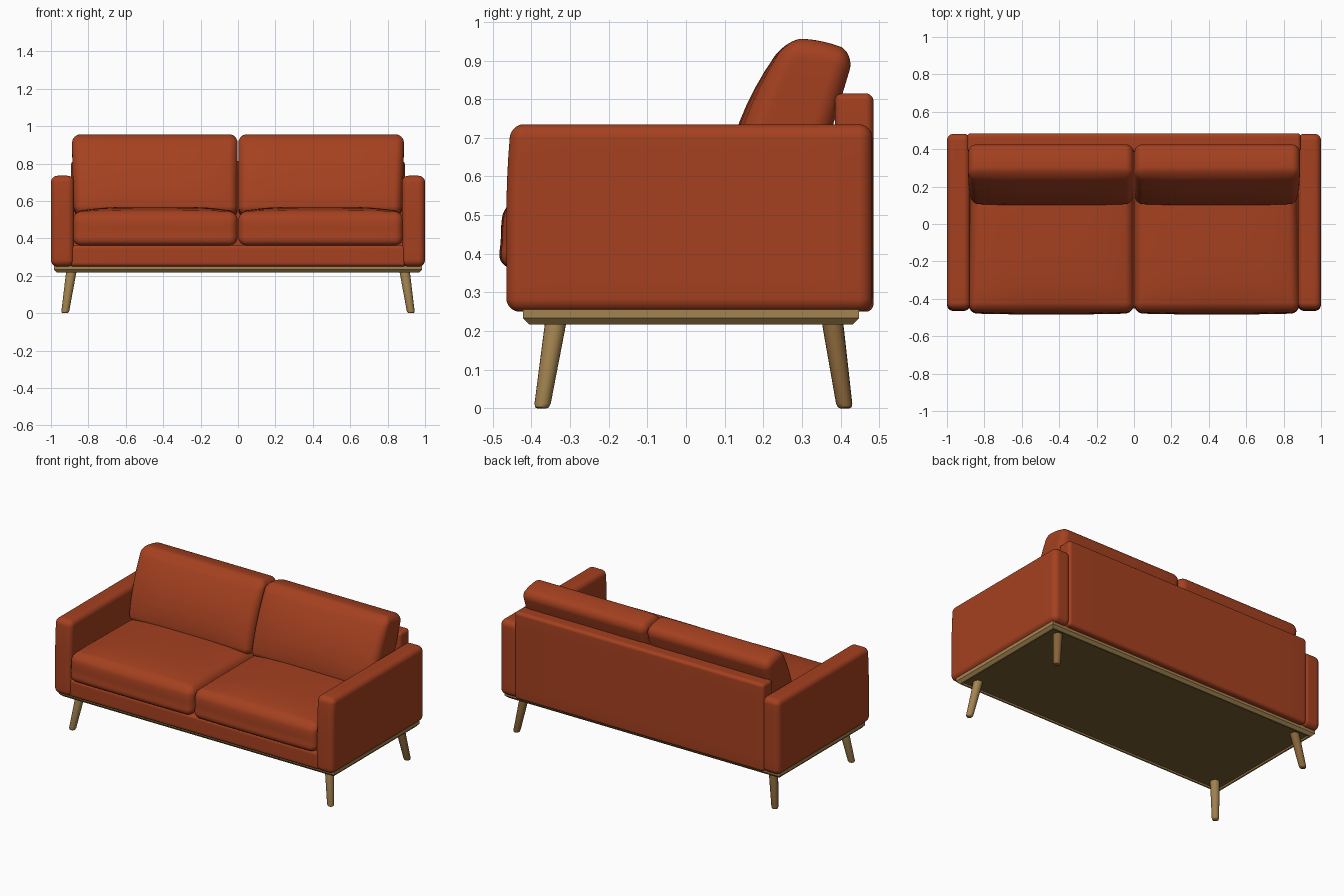
import bpy, bmesh, math
from mathutils import Vector

if "Cube" in bpy.data.objects:
    bpy.data.objects.remove(bpy.data.objects["Cube"])


def material(name, rgb):
    m = bpy.data.materials.new(name)
    m.diffuse_color = (*rgb, 1)
    m.use_nodes = True
    m.node_tree.nodes["Principled BSDF"].inputs["Base Color"].default_value = m.diffuse_color
    return m


FABRIC = material("rust fabric", (0.375, 0.052, 0.014))
WOOD = material("oak wood", (0.37, 0.23, 0.08))
BROWN = material("brown wood", (0.24, 0.125, 0.04))
DARK = material("dark underside", (0.19, 0.108, 0.031))


def finish(name, bm, mats, angle=40):
    me = bpy.data.meshes.new(name)
    bmesh.ops.recalc_face_normals(bm, faces=bm.faces)
    bm.to_mesh(me)
    bm.free()
    for m in mats:
        me.materials.append(m)
    ob = bpy.data.objects.new(name, me)
    bpy.context.collection.objects.link(ob)
    bpy.ops.object.select_all(action='DESELECT')
    bpy.context.view_layer.objects.active = ob
    ob.select_set(True)
    bpy.ops.object.shade_smooth_by_angle(angle=math.radians(angle))
    return ob


def soft_box(name, lo, hi, r, shape=None, mat=FABRIC):
    """Box with round edges; shape(p, u) bends it, u being -1..1 on each axis."""
    corner, middle = 4, 8
    n = 2 * corner + middle
    lo, hi = Vector(lo), Vector(hi)
    mid, half = (lo + hi) / 2, (hi - lo) / 2
    bm = bmesh.new()
    bmesh.ops.create_cube(bm, size=2)
    bmesh.ops.subdivide_edges(bm, edges=bm.edges[:], cuts=n - 1, use_grid_fill=True)
    for v in bm.verts:
        core, out = Vector(), Vector()
        for a in range(3):
            i = round((v.co[a] + 1) / 2 * n) - n / 2
            s, k = (1 if i >= 0 else -1), abs(i)
            inner = half[a] - r
            if k > middle / 2:
                core[a] = s * inner
                out[a] = s * r * math.tan(math.pi / 4 * (k - middle / 2) / corner)
            else:
                core[a] = s * inner * k / (middle / 2)
        p = core + out.normalized() * r
        u = Vector((p[a] / half[a] for a in range(3)))
        p += mid
        v.co = shape(p, u) if shape else p
    return finish(name, bm, [mat])


def arm_shape(p, u):
    # front edge leans back slightly towards the top
    if u.y < 0 and u.z > 0:
        p.y += 0.012 * u.y * u.y * u.z * u.z
    return p


def seat_shape(p, u):
    # crowned top, front edge fuller at the bottom, narrower towards the back
    if u.z > 0:
        p.z += 0.028 * (1 - u.x ** 4) * (1 - u.y ** 4) * u.z
    if u.y < 0:
        p.y += u.y * u.y * (0.004 + 0.014 * u.z * abs(u.z)) - 0.006 * (1 - u.x ** 4) * u.y * u.y
    p.x *= 1 - 0.008 * (u.y + 1)
    return p


def back_shape(p, u):
    # leaning wedge section, plump at the front
    s, t = (u.y + 1) / 2, (u.z + 1) / 2
    bottom = Vector((0.10, 0.53)).lerp(Vector((0.31, 0.50)), s)
    top = Vector((0.262, 0.956)).lerp(Vector((0.437, 0.92)), s)
    q = bottom.lerp(top, t)
    q.x -= 0.042 * (1 - s) * (1 - u.z ** 2) * (1 - 0.5 * u.x ** 4)
    q.y += 0.012 * t * (1 - u.y ** 2)
    return Vector((p.x * (1 - 0.015 * (1 - t) ** 2), q.x, q.y))


# upholstered body
soft_box("seat_base", (-0.90, -0.452, 0.25), (0.90, 0.42, 0.365), 0.02)
soft_box("backrest", (-0.892, 0.385, 0.25), (0.892, 0.485, 0.815), 0.02)

for side, s in (("right", 1), ("left", -1)):
    def span(a, b):
        return (min(s * a, s * b), max(s * a, s * b))
    # arm
    x0, x1 = span(0.876, 1.0)
    soft_box(side + "_arm", (x0, -0.465, 0.25), (x1, 0.482, 0.735), 0.035, arm_shape)
    # cushions
    x0, x1 = span(0.002, 0.884)
    soft_box(side + "_seat_cushion", (x0, -0.477, 0.362), (x1, 0.33, 0.541), 0.045, seat_shape)
    x0, x1 = span(0.002, 0.887)
    soft_box(side + "_back_cushion", (x0, -0.1, 0), (x1, 0.1, 0.42), 0.045, back_shape)

# wooden underframe: bevelled rim with a shallow dark panel underneath
bm = bmesh.new()
loops = []
for inset, z in ((0, 0.256), (0, 0.234), (0.016, 0.217), (0.026, 0.217), (0.03, 0.225)):
    x, y0, y1 = 0.985 - inset, -0.422 + inset, 0.448 - inset
    loops.append([bm.verts.new(c) for c in ((-x, y0, z), (x, y0, z), (x, y1, z), (-x, y1, z))])
for n, (a, b) in enumerate(zip(loops, loops[1:])):
    for i in range(4):
        j = (i + 1) % 4
        bm.faces.new((a[i], a[j], b[j], b[i]))
bm.faces.new(loops[0])
bm.faces.new(loops[-1]).material_index = 1
finish("underframe", bm, [WOOD, DARK], 20)

# splayed tapered legs
for side, s in (("right", 1), ("left", -1)):
    for end, yt, yb, mat in (("front", -0.336, -0.373, WOOD), ("back", 0.378, 0.411, BROWN)):
        bm = bmesh.new()
        rings = []
        for z, r in ((0.25, 0.028), (0.2, 0.027), (0.012, 0.021), (0.003, 0.018), (0, 0.012)):
            t = z / 0.23
            cx, cy = s * (0.925 - 0.035 * t), yb + (yt - yb) * t
            rings.append([bm.verts.new((cx + r * math.cos(k * math.pi / 10),
                                        cy + r * math.sin(k * math.pi / 10), z)) for k in range(20)])
        for a, b in zip(rings, rings[1:]):
            for i in range(20):
                j = (i + 1) % 20
                bm.faces.new((a[i], a[j], b[j], b[i]))
        bm.faces.new(rings[0])
        bm.faces.new(rings[-1])
        finish(f"{end}_{side}_leg", bm, [mat], 50)
